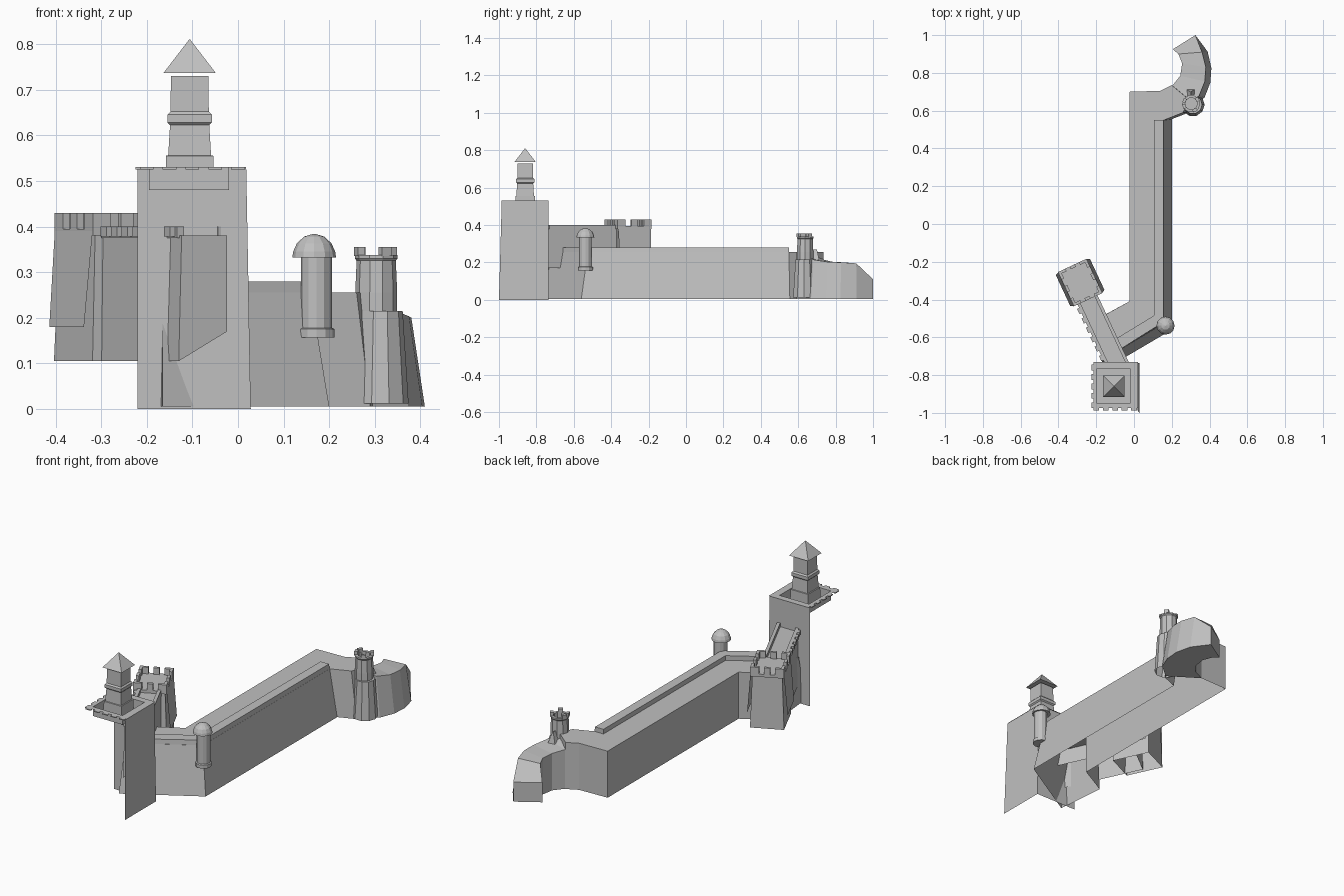
import bpy, bmesh, math
from mathutils import Matrix, Vector

cube = bpy.data.objects.get("Cube")
if cube:
    bpy.data.objects.remove(cube, do_unlink=True)

stone = bpy.data.materials.new("grey stone")
stone.use_nodes = True
GREY = (0.53, 0.53, 0.53, 1)
stone.diffuse_color = GREY
stone.node_tree.nodes["Principled BSDF"].inputs["Base Color"].default_value = GREY


def finish(name, bm, frame=None):
    """Turn a bmesh into a stone object, optionally placed by a matrix."""
    bmesh.ops.recalc_face_normals(bm, faces=bm.faces)
    mesh = bpy.data.meshes.new(name)
    bm.to_mesh(mesh)
    bm.free()
    mesh.materials.append(stone)
    obj = bpy.data.objects.new(name, mesh)
    bpy.context.collection.objects.link(obj)
    if frame:
        obj.matrix_world = frame
    return obj


def loft(name, rings, bottom=True, top=True, frame=None):
    """Skin a stack of closed rings that all have the same point count."""
    bm = bmesh.new()
    loops = [[bm.verts.new(p) for p in ring] for ring in rings]
    for low, high in zip(loops, loops[1:]):
        for i in range(len(low)):
            j = (i + 1) % len(low)
            bm.faces.new((low[i], low[j], high[j], high[i]))
    if bottom:
        bm.faces.new(loops[0][::-1])
    if top:
        bm.faces.new(loops[-1])
    return finish(name, bm, frame)


def sheet(name, points, frame=None):
    bm = bmesh.new()
    bm.faces.new([bm.verts.new(p) for p in points])
    return finish(name, bm, frame)


def flat(points, z):
    return [(x, y, z) for x, y in points]


def rect(x0, x1, y0, y1, z):
    return flat([(x0, y0), (x1, y0), (x1, y1), (x0, y1)], z)


def box(name, x0, x1, y0, y1, z0, z1, frame=None):
    return loft(name, [rect(x0, x1, y0, y1, z0), rect(x0, x1, y0, y1, z1)], frame=frame)


def circle(radius, z, sides):
    return [(radius * math.cos(math.tau * i / sides),
             radius * math.sin(math.tau * i / sides), z) for i in range(sides)]


def turned(name, profile, sides, centre, **caps):
    """Stack regular polygons from (radius, height) pairs."""
    place = Matrix.Translation((*centre, 0))
    return loft(name, [circle(r, z, sides) for r, z in profile], frame=place, **caps)


# Tall tower: two outer walls and a sunken roof with a flat rim
sheet("tower_side_wall", [(.028, -1, 0), (.028, -.735, 0), (.018, -.735, .53), (.018, -.985, .53)])
sheet("tower_back_wall", [(.028, -.735, 0), (-.22, -.735, 0), (-.22, -.735, .53), (.018, -.735, .53)])
loft("tower_roof_pit", [rect(-.215, .02, -.975, -.73, .53), rect(-.195, -.02, -.95, -.765, .53),
                        rect(-.195, -.02, -.95, -.765, .48)], bottom=False)
for i in range(5):
    t = i * .05
    box("rim_tooth_front", -.215 + t, -.185 + t, -.987, -.975, .525, .53)
    box("rim_tooth_side", -.225, -.215, -.975 + t, -.945 + t, .525, .53)

# Square lantern turret and its pyramid roof
LANTERN = Matrix.Translation((-.106, -.86, 0))


def square_stack(name, profile):
    loft(name, [rect(-h, h, -h, h, z) for h, z in profile], frame=LANTERN)


square_stack("lantern_body", [(.053, .48), (.052, .555), (.047, .556), (.043, .622), (.049, .628),
                              (.049, .645), (.042, .652), (.041, .73)])
square_stack("lantern_roof", [(.057, .737), (.001, .81)])

# High diagonal wall and bastion share one turned frame
DIAGONAL = Matrix.Translation((-.285, -.31, 0)) @ Matrix.Rotation(math.radians(25), 4, "Z")
loft("high_wall", [[(-.062, -.5, .105), (.055, -.5, .17), (.055, 0, .17), (-.062, 0, .105)],
                   rect(-.055, .055, -.5, 0, .38)], bottom=False, frame=DIAGONAL)
box("high_wall_inner_parapet", .038, .055, -.49, -.1, .38, .4, DIAGONAL)
box("high_wall_outer_parapet", -.062, -.045, -.49, -.1, .375, .4, DIAGONAL)
for i in range(7):
    s = -.48 + i * .055
    box("high_wall_tooth", -.074, -.06, s, s + .03, .378, .4, DIAGONAL)

loft("bastion_body", [rect(-.084, .084, -.1, .1, .105), rect(-.074, .074, -.092, .092, .385)],
     bottom=False, frame=DIAGONAL)
box("bastion_platform", -.083, .083, -.1, .1, .38, .395, DIAGONAL)
for a in (-1, 1):
    # Flared side plates
    sheet("bastion_side_plate", [(a * .083, -.098, .39), (a * .083, .098, .39),
                                 (a * .1, .09, .18), (a * .1, -.09, .18)], DIAGONAL)
    box("bastion_side_merlon", *sorted((a * .068, a * .083)), -.018, .018, .39, .43, DIAGONAL)
    box("bastion_end_merlon", -.015, .015, *sorted((a * .085, a * .1)), .39, .43, DIAGONAL)
    for b in (-1, 1):
        box("corner_merlon_long", *sorted((a * .068, a * .083)),
            *sorted((b * .055, b * .1)), .39, .43, DIAGONAL)
        box("corner_merlon_short", *sorted((a * .04, a * .068)),
            *sorted((b * .085, b * .1)), .39, .43, DIAGONAL)

# Long low terrace with a sloping outer face
terrace_foot = [(-.025, .7), (-.025, -.41), (-.19, -.5), (-.165, -.775), (.2, -.56), (.2, .555),
                (.29, .59), (.3, .66), (.2, .735), (.14, .705)]
terrace_top = [(-.025, .7), (-.025, -.41), (-.17, -.49), (-.165, -.72), (.159, -.525), (.159, .55),
               (.26, .59), (.29, .66), (.2, .735), (.14, .705)]
loft("terrace", [flat(terrace_foot, 0.005), flat(terrace_top, .255)], bottom=False)

parapet = [(.105, .55), (.105, -.485), (-.1, -.61), (-.1, -.68)]
loft("terrace_parapet", [flat(parapet + [(.159, -.525), (.159, .55)], .25),
                         flat(parapet + [(.155, -.52), (.155, .55)], .28)], bottom=False)

# Curved hook at the far end: cross-sections of inner edge, outer edge, height
hook_path = [((.14, .705), (.27, .62), .25), ((.205, .735), (.345, .68), .215),
             ((.245, .785), (.375, .755), .203), ((.255, .85), (.38, .83), .2),
             ((.235, .9), (.36, .91), .195), ((.205, .925), (.325, 1), .11)]
sections = []
for n, (inner, outer, z) in enumerate(hook_path):
    ix, iy = inner
    ox, oy = outer
    spread = Vector((ox - ix, oy - iy)).normalized() * (.03 if n < len(hook_path) - 1 else 0)
    sections.append([(ix, iy, 0.005), (ix, iy, z), (ox, oy, z), (ox + spread.x, oy + spread.y, 0.005)])
loft("hook_wall", sections, bottom=False)

# Sentry box on the terrace corner
SENTRY = (.172, -.538)
turned("sentry_shaft", [(.04, .157), (.04, .175), (.034, .178), (.034, .335)], 12, SENTRY)
turned("sentry_dome", [(.048, .332), (.046, .345), (.038, .363), (.022, .378), (.002, .384)],
       12, (.167, -.538))

# Hollow round turret beside the hook
TURRET = (.312, .632)
turned("round_turret", [(.062, .012), (.049, .215)], 10, TURRET, bottom=False)
turned("turret_upper", [(.046, .21), (.046, .255), (.043, .325), (.047, .33), (.047, .338),
                        (.032, .338), (.032, .27)], 10, (.303, .637), bottom=False)
for angle in (35, 155, 200, 300):
    post = Matrix.Translation((.303, .637, 0)) @ Matrix.Rotation(math.radians(angle), 4, "Z")
    box("turret_merlon", .031, .047, -.012, .012, .335, .355, post)
# Little sloping porch behind the turret
loft("turret_porch", [rect(.275, .325, .67, .715, .2), rect(.298, .302, .67, .7, .27)], bottom=False)
